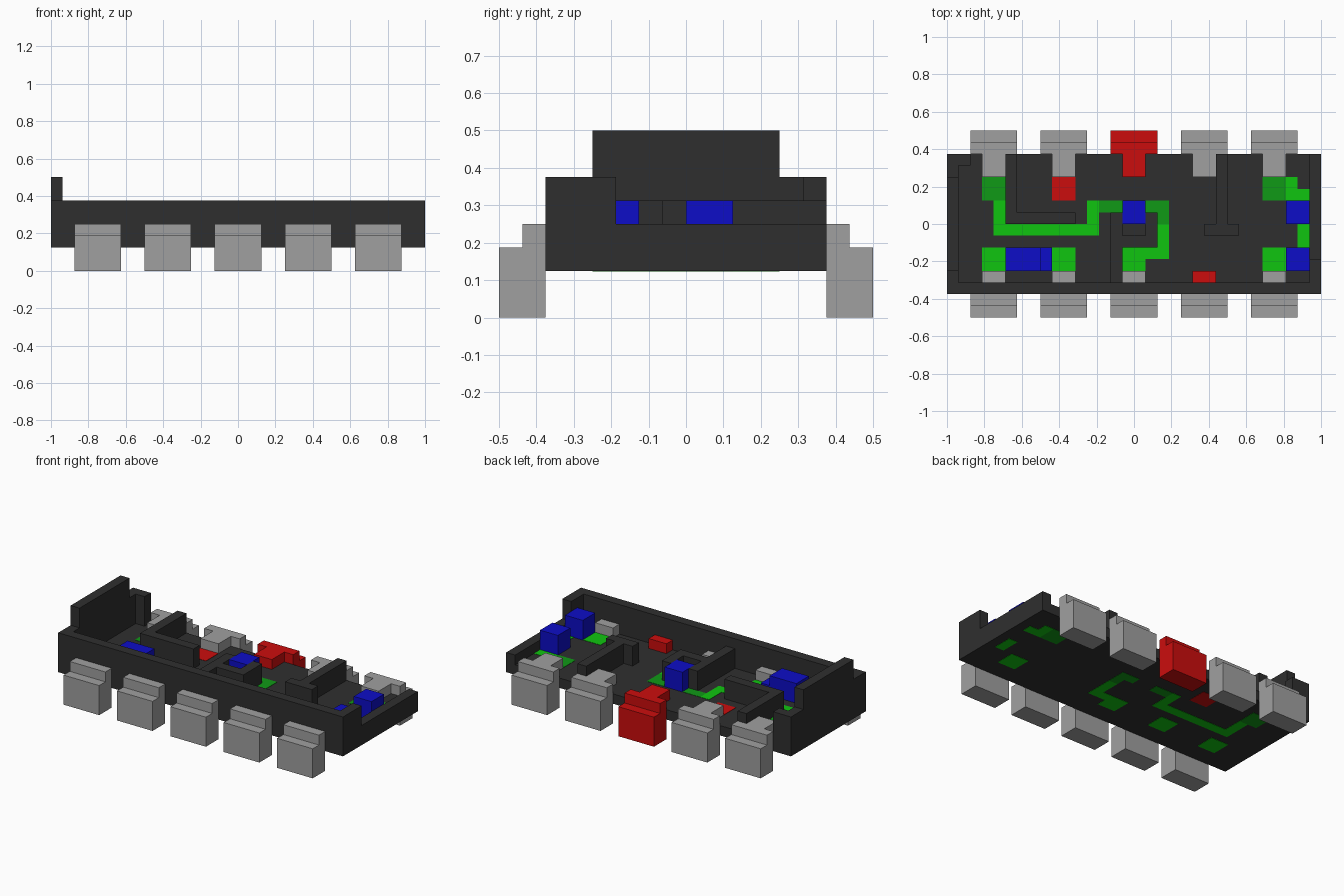
import bpy
import bmesh
from mathutils import Matrix, Vector

cube = bpy.data.objects.get("Cube")
if cube:
    bpy.data.objects.remove(cube, do_unlink=True)

U = 1 / 16  # one block


def material(name, rgb):
    m = bpy.data.materials.new(name)
    m.use_nodes = True
    m.diffuse_color = (*rgb, 1)
    m.node_tree.nodes["Principled BSDF"].inputs["Base Color"].default_value = (*rgb, 1)
    return m


BLACK = material("charcoal", (0.028, 0.028, 0.028))
GREY = material("grey", (0.35, 0.35, 0.35))
RED = material("red", (0.6, 0.004, 0.004))
BLUE = material("blue", (0.004, 0.004, 0.57))
GREEN = material("bright_green", (0.005, 0.56, 0.005))
DARK_GREEN = material("dark_green", (0.005, 0.32, 0.008))


def part(name, mat, *boxes):
    """One object made of boxes (x0, x1, y0, y1, z0, z1) in block units."""
    bm = bmesh.new()
    for x0, x1, y0, y1, z0, z1 in boxes:
        centre = Vector((x0 + x1, y0 + y1, z0 + z1)) * U / 2
        size = Vector((x1 - x0, y1 - y0, z1 - z0)) * U
        bmesh.ops.create_cube(bm, size=1, matrix=Matrix.Translation(centre) @ Matrix.Diagonal((*size, 1)))
    mesh = bpy.data.meshes.new(name)
    bm.to_mesh(mesh)
    bm.free()
    mesh.materials.append(mat)
    obj = bpy.data.objects.new(name, mesh)
    bpy.context.collection.objects.link(obj)


# Floor and outer walls
part("floor", BLACK, (-15, 15, -5, 6, 2, 3))
part("front_wall", BLACK, (-15, 15, -6, -5, 2, 6))
part("tall_end_wall", BLACK, (-16, -15, -6, 6, 2, 6), (-16, -15, -4, 4, 6, 8))
part("corner_post", BLACK, (-15, -14, 5, 6, 3, 6))
part("low_end_wall", BLACK, (15, 16, -3, 6, 2, 4), (15, 16, -6, -3, 2, 6))

# Inner partitions
part("corner_partition", BLACK, (-11, -10, 0, 6, 3, 5), (-10, -5, 0, 1, 3, 5))
part("hooked_partition", BLACK, (-2, -1, -5, 1, 3, 5), (-1, 2, -2, -1, 3, 5), (1, 2, -1, 1, 3, 5))
part("tee_partition", BLACK, (7, 8, 0, 6, 3, 5), (6, 9, -1, 0, 3, 5))

# Stepped side pods with a tongue reaching inside
for i, x in enumerate((-12, -6, 0, 6, 12), 1):
    part(f"front_pod_{i}", GREY, (x - 2, x + 2, -7, -6, 0, 4), (x - 2, x + 2, -8, -7, 0, 3))
    part(f"front_tongue_{i}", RED if x == 6 else GREY, (x - 1, x + 1, -5, -4, 3, 4))
    mat = RED if x == 0 else GREY
    part(f"back_pod_{i}", mat, (x - 2, x + 2, 6, 7, 0, 4), (x - 2, x + 2, 7, 8, 0, 3))
    part(f"back_tongue_{i}", mat, (x - 1, x + 1, 4, 6, 3, 4))

# Blue blocks
part("centre_block", BLUE, (-1, 1, 0, 2, 3, 5))
part("front_end_block", BLUE, (13, 15, -4, -2, 3, 5))
part("back_end_block", BLUE, (13, 15, 0, 2, 3, 5))
part("long_block", BLUE, (-11, -8, -4, -2, 3, 5), (-8, -7, -4, -2, 3, 4))


def inlay(name, mat, *rects):
    """Coloured plates on the upper and lower faces of the floor."""
    part(name, mat, *[(*r, z, z + 0.06) for r in rects for z in (1.97, 2.97)])


# Floor markings
inlay("red_pad", RED, (-7, -5, 2, 4))
inlay("dark_pads", DARK_GREEN, (-13, -11, 2, 4), (11, 13, 2, 4))
inlay("dark_path", DARK_GREEN, (-3, -1, 1, 2), (1, 3, 1, 2), (2, 3, 0, 1))
inlay("front_pads", GREEN, *[(x - 1, x + 1, -4, -2) for x in (-12, -6, 0, 12)])
inlay("long_path", GREEN, (-12, -11, -1, 2), (-11, -3, -1, 0), (-4, -3, 0, 2),
      (2, 3, -2, 0), (1, 3, -3, -2))
inlay("end_path", GREEN, (14, 15, -2, 0), (14, 15, 2, 3), (13, 14, 2, 4))
